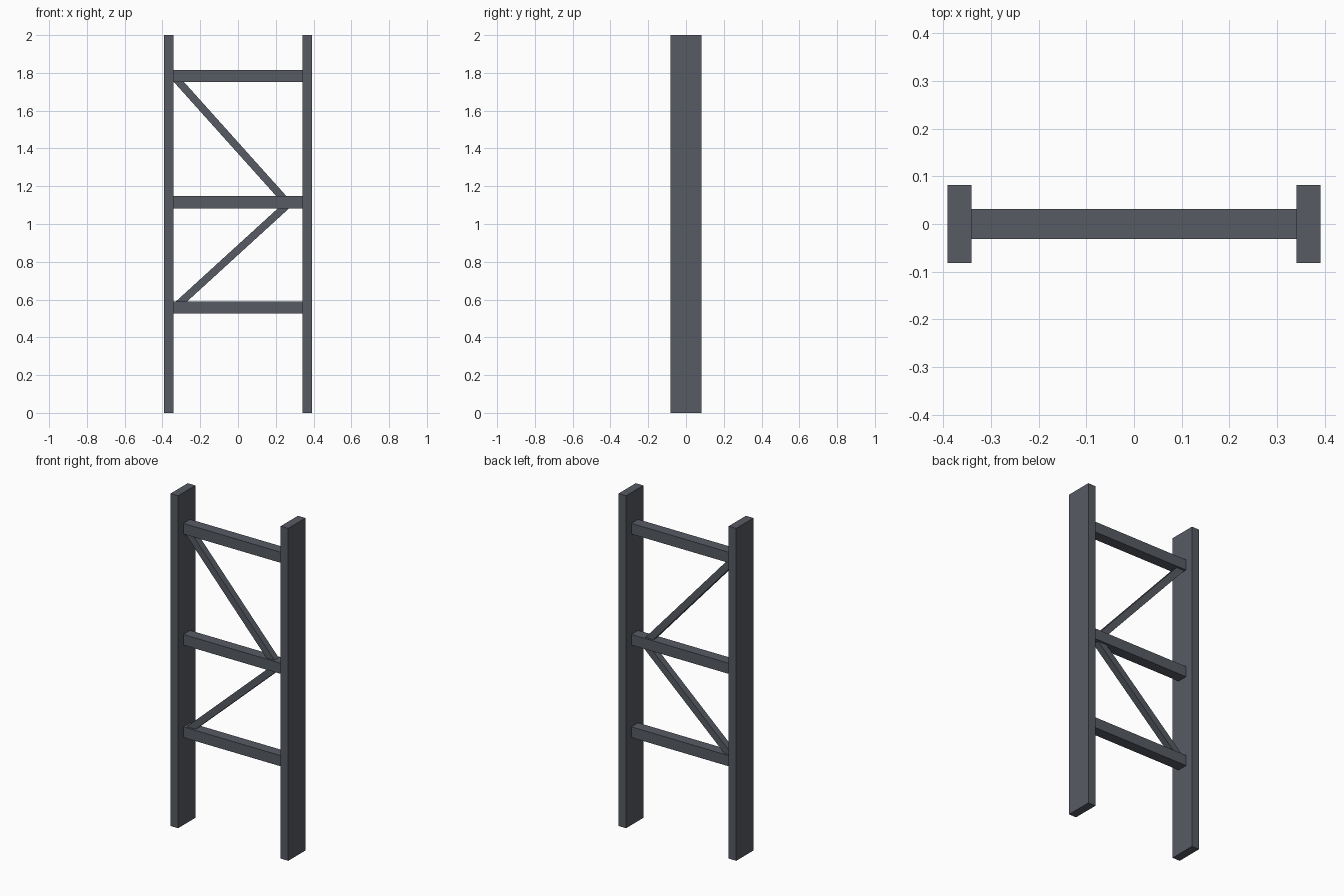
import bpy, bmesh, math
from mathutils import Matrix, Vector

if "Cube" in bpy.data.objects:
    bpy.data.objects.remove(bpy.data.objects["Cube"])

steel = bpy.data.materials.new("dark grey steel")
steel.diffuse_color = (0.095, 0.104, 0.125, 1)
steel.use_nodes = True
steel.node_tree.nodes["Principled BSDF"].inputs["Base Color"].default_value = steel.diffuse_color


def box(name, center, size, angle=0.0):
    """Box of given size, turned about the y axis."""
    bm = bmesh.new()
    bmesh.ops.create_cube(bm, size=1)
    bm.transform(Matrix.Translation(center) @ Matrix.Rotation(angle, 4, 'Y')
                 @ Matrix.Diagonal((*size, 1)))
    me = bpy.data.meshes.new(name)
    bm.to_mesh(me)
    bm.free()
    me.materials.append(steel)
    ob = bpy.data.objects.new(name, me)
    bpy.context.collection.objects.link(ob)
    return ob


def brace(name, a, b, width=0.04, overlap=0.025):
    """Square bar between two (x, z) points, its ends buried in the rungs."""
    a, b = Vector((a[0], 0, a[1])), Vector((b[0], 0, b[1]))
    d = b - a
    box(name, (a + b) / 2, (width, width, d.length + 2 * overlap),
        math.atan2(d.x, d.z))


# uprights
for side, s in (("left", -1), ("right", 1)):
    box(side + "_upright", (s * 0.3665, 0, 1), (0.05, 0.163, 2))

# horizontal rungs
for name, z in (("lower", 0.559), ("middle", 1.115), ("upper", 1.783)):
    box(name + "_rung", (0, 0, z), (0.684, 0.064, 0.064))

# diagonal braces
brace("upper_brace", (0.23, 1.147), (-0.312, 1.751))
brace("lower_brace", (-0.298, 0.591), (0.241, 1.083))
